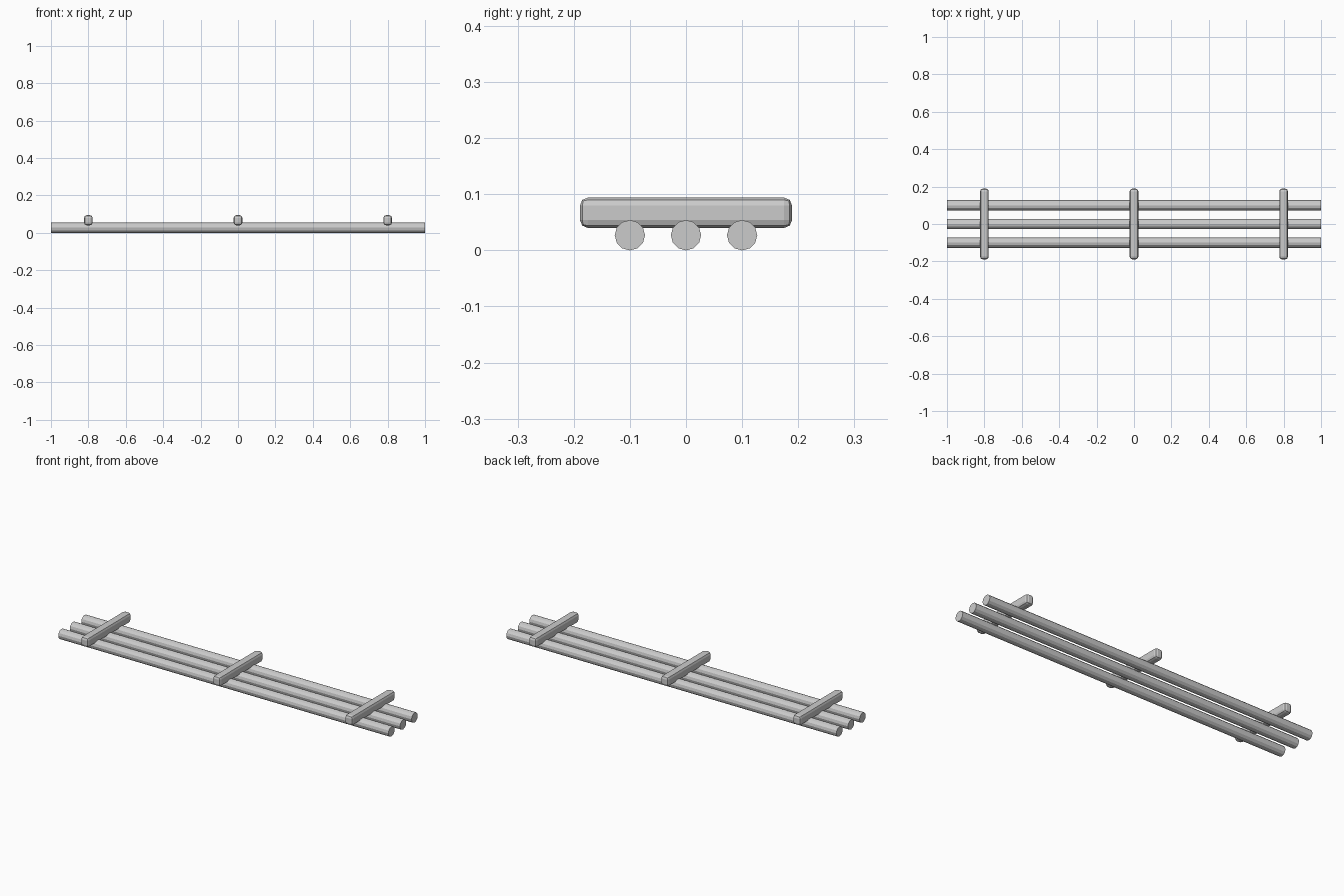
import bpy
import math

cube = bpy.data.objects.get("Cube")
if cube:
    bpy.data.objects.remove(cube, do_unlink=True)

# Single grey colour
grey = bpy.data.materials.new("plain grey")
grey.use_nodes = True
colour = (0.6, 0.6, 0.6, 1)
grey.diffuse_color = colour
grey.node_tree.nodes["Principled BSDF"].inputs["Base Color"].default_value = colour

RADIUS = 0.027


def long_rail(name, y):
    """Twelve-sided rod lying along x."""
    bpy.ops.mesh.primitive_cylinder_add(
        vertices=12, radius=RADIUS, depth=2,
        location=(0, y, RADIUS), rotation=(0, math.pi / 2, 0))
    rail = bpy.context.object
    rail.name = name
    rail.data.materials.append(grey)


def cross_bar(name, x):
    """Block with softened edges resting across the rails."""
    bpy.ops.mesh.primitive_cube_add(size=1, location=(x, 0, 0.067))
    bar = bpy.context.object
    bar.name = name
    bar.scale = (0.046, 0.378, 0.054)
    bpy.ops.object.transform_apply(location=False, rotation=False, scale=True)
    bar.data.materials.append(grey)
    bevel = bar.modifiers.new("soft edges", 'BEVEL')
    bevel.width = 0.014
    bevel.segments = 2
    bevel.limit_method = 'NONE'


# Three parallel rails
for name, y in (("front_rail", -0.1), ("middle_rail", 0), ("back_rail", 0.1)):
    long_rail(name, y)

# Three cross bars
for name, x in (("right_bar", -0.8), ("middle_bar", 0), ("left_bar", 0.8)):
    cross_bar(name, x)
